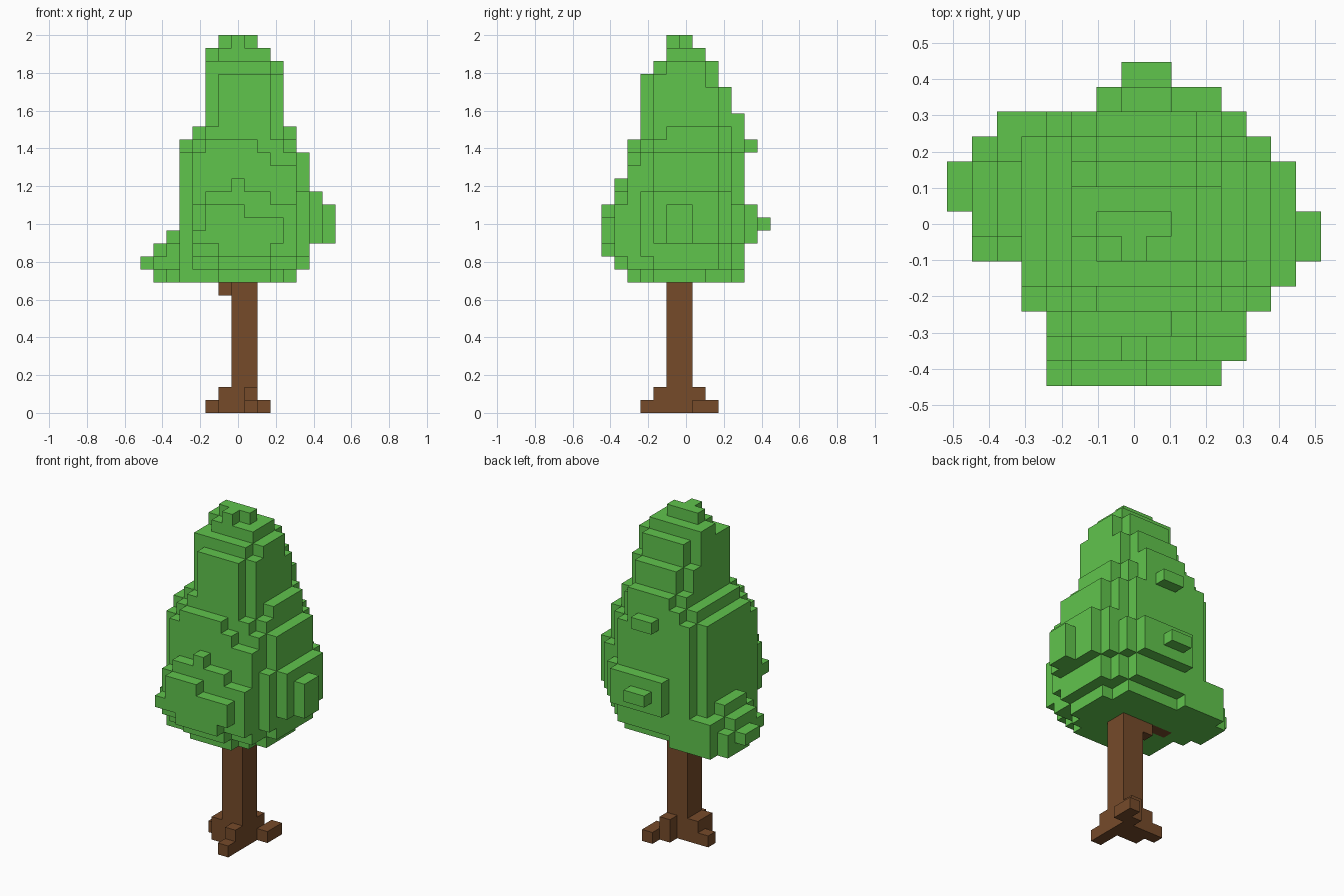
import bpy

default_cube = bpy.data.objects.get("Cube")
if default_cube:
    bpy.data.objects.remove(default_cube, do_unlink=True)

# Grid: the tree is 15 x 13 x 29 blocks
SIZE_X, SIZE_Y, SIZE_Z = 15, 13, 29
BLOCK = 2.0 / SIZE_Z
AXIS_X, AXIS_Y = 8, 6
CROWN_BASE = 10


def make_material(name, colour):
    material = bpy.data.materials.new(name)
    material.use_nodes = True
    material.diffuse_color = colour
    shader = material.node_tree.nodes["Principled BSDF"]
    shader.inputs["Base Color"].default_value = colour
    shader.inputs["Roughness"].default_value = 0.9
    return material


def box(x_range, y_range, z_range):
    """Set of grid cells that fill a box."""
    return {(x, y, z)
            for x in range(*x_range)
            for y in range(*y_range)
            for z in range(*z_range)}


# Trunk, stepped roots and one short branch
trunk = box((7, 9), (5, 7), (0, CROWN_BASE))
front_root = box((8, 9), (4, 5), (0, 2)) | box((8, 9), (3, 4), (0, 1))
back_root = box((8, 9), (7, 8), (0, 2)) | box((9, 10), (7, 9), (0, 1))
side_root = box((6, 7), (5, 7), (0, 2)) | box((5, 6), (6, 7), (0, 1))
branch = box((6, 7), (6, 7), (9, 11)) | box((4, 6), (6, 7), (10, 11))
wood = trunk | front_root | back_root | side_root | branch

# Crown layers from the bottom up: reach from the axis (-x, +x, front, back)
layers = [
    (5, 4, 4, 4), (5, 5, 5, 5), (5, 5, 6, 5), (5, 7, 6, 6), (5, 7, 6, 6),
    (5, 7, 6, 6), (5, 6, 5, 5), (5, 5, 5, 5), (5, 5, 4, 5), (5, 5, 4, 5),
    (5, 4, 4, 5), (4, 4, 3, 5), (3, 3, 3, 5), (3, 3, 3, 4), (3, 3, 3, 4),
    (3, 3, 3, 3), (3, 3, 2, 3), (3, 2, 1, 2), (2, 1, 1, 1),
]

# Widest outline of the crown, row by row from front to back
outline = [(4, 11), (4, 12), (4, 12), (3, 13), (3, 14), (1, 15), (1, 15),
           (0, 14), (0, 14), (1, 13), (2, 12), (6, 11), (7, 9)]

# Height of each column in the three front rows
front_tops = [(14, 16, 16, 16, 15, 15, 15),
              (16, 17, 17, 18, 17, 17, 16, 16),
              (20, 21, 21, 21, 21, 20, 19, 19)]


def in_layer(x, y, reach):
    """Rounded test whose corners differ in squareness."""
    left, right, front, back = reach
    dx, dy = x + 0.5 - AXIS_X, y + 0.5 - AXIS_Y
    u = abs(dx) / (left if dx < 0 else right)
    v = abs(dy) / (front if dy < 0 else back)
    if dy < 0:
        squareness = 3.8 if dx < 0 else 2.0
    else:
        squareness = 3.5 if dx < 0 else 2.5
    return u ** squareness + v ** squareness <= 1.0


crown = set()
for y, (start, end) in enumerate(outline):
    for x in range(start, end):
        if y < len(front_tops):
            # Front columns, stepping in towards the bottom
            bottom = 12 - y + (x < 6 or x > 9)
            top = front_tops[y][x - start]
            crown |= box((x, x + 1), (y, y + 1), (bottom, top))
        else:
            for level, reach in enumerate(layers):
                if in_layer(x, y, reach):
                    crown.add((x, y, CROWN_BASE + level))

# Low bough on the -x side
crown |= box((0, 1), (7, 9), (11, 12)) | box((1, 2), (7, 10), (10, 11))
crown |= box((1, 2), (5, 10), (11, 12)) | box((1, 2), (6, 9), (12, 13))
crown |= box((2, 11), (6, 10), (10, 11)) | box((2, 6), (10, 11), (10, 13))
crown |= box((2, 4), (5, 10), (11, 13)) | box((2, 4), (6, 9), (13, 14))

# Small tufts at the back
crown |= box((7, 9), (12, 13), (14, 15))
crown |= box((7, 9), (11, 12), (20, 21))

# Notches at the tip and on the front shoulder
crown -= {(6, 5, 28), (8, 5, 28), (5, 5, 27), (3, 3, 20)}
crown -= wood


def block_faces(cell, solid):
    """Yield the corner loops of the block sides that are exposed."""
    for axis in range(3):
        b, c = (axis + 1) % 3, (axis + 2) % 3
        for side in (0, 1):
            neighbour = list(cell)
            neighbour[axis] += 2 * side - 1
            if tuple(neighbour) in solid:
                continue
            loop = []
            for db, dc in ((0, 0), (1, 0), (1, 1), (0, 1)):
                corner = list(cell)
                corner[axis] += side
                corner[b] += db
                corner[c] += dc
                loop.append(tuple(corner))
            yield loop if side else loop[::-1]


def build_blocks(name, cells, solid, material):
    """Join the exposed sides of the cells into one object."""
    index, faces = {}, []
    for cell in sorted(cells):
        for loop in block_faces(cell, solid):
            faces.append([index.setdefault(p, len(index)) for p in loop])
    points = [((x - SIZE_X / 2) * BLOCK, (y - SIZE_Y / 2) * BLOCK, z * BLOCK)
              for x, y, z in index]
    mesh = bpy.data.meshes.new(name)
    mesh.from_pydata(points, [], faces)
    mesh.materials.append(material)
    mesh.update()
    tree_part = bpy.data.objects.new(name, mesh)
    bpy.context.scene.collection.objects.link(tree_part)


bark = make_material("bark_brown", (0.180, 0.070, 0.023, 1.0))
leaf = make_material("leaf_green", (0.118, 0.555, 0.073, 1.0))
everything = wood | crown
build_blocks("trunk_and_roots", wood, everything, bark)
build_blocks("leafy_crown", crown, everything, leaf)
